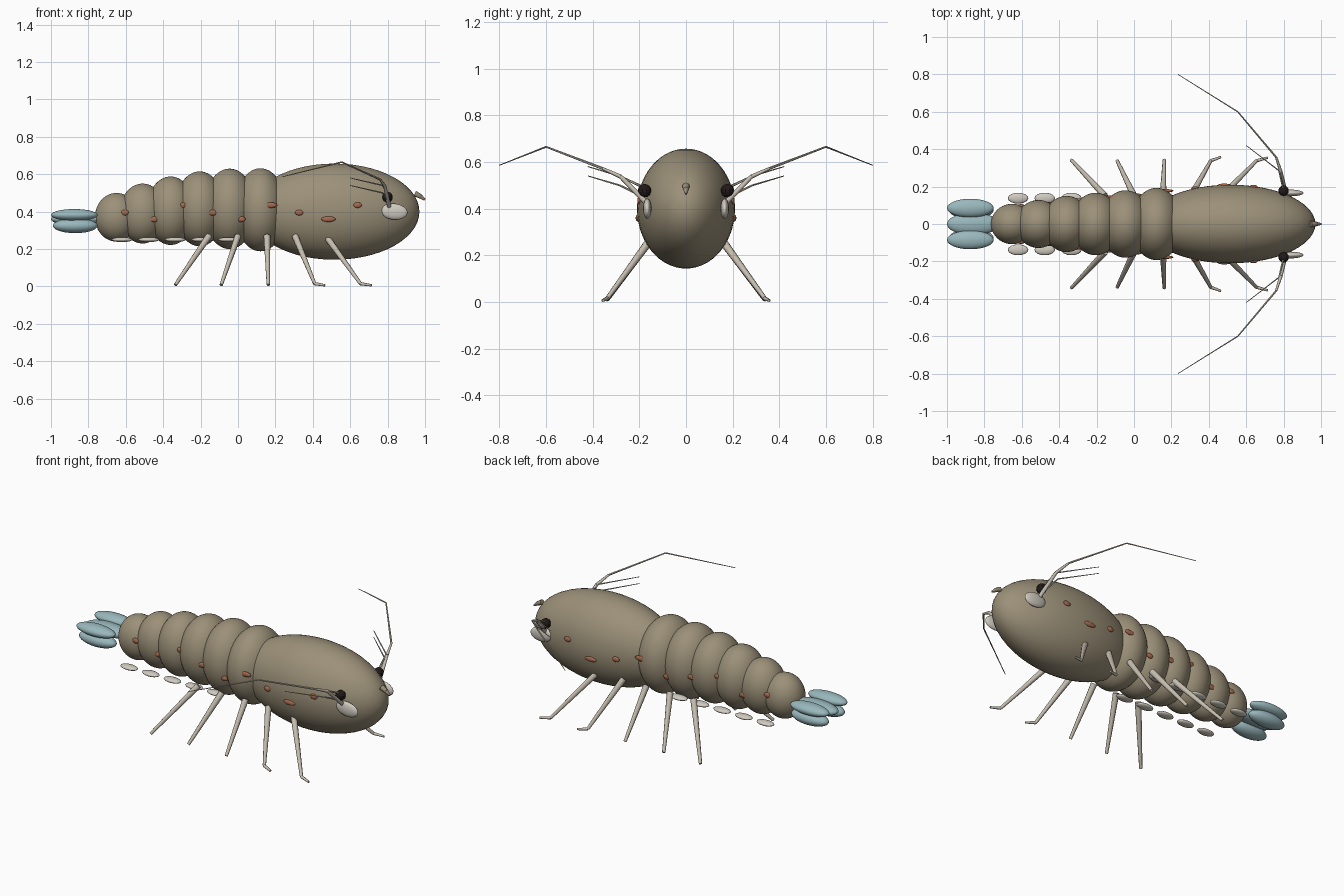
import bpy, bmesh, math
from mathutils import Vector, Matrix

if "Cube" in bpy.data.objects:
    bpy.data.objects.remove(bpy.data.objects["Cube"])


def material(name, rgb):
    m = bpy.data.materials.new(name)
    m.diffuse_color = (*rgb, 1)
    m.use_nodes = True
    m.node_tree.nodes["Principled BSDF"].inputs["Base Color"].default_value = m.diffuse_color
    return m


SHELL = material("olive_shell", (0.33, 0.28, 0.19))
TAIL = material("pale_blue_tail", (0.32, 0.48, 0.51))
PALE = material("pale_plate", (0.64, 0.60, 0.53))
LEG = material("leg_beige", (0.56, 0.51, 0.43))
SPOT = material("rust_spot", (0.38, 0.145, 0.075))
EYE = material("eye_black", (0.016, 0.01, 0.01))


def finish(name, bm, mat, smooth=True):
    mesh = bpy.data.meshes.new(name)
    bmesh.ops.recalc_face_normals(bm, faces=bm.faces)
    for f in bm.faces:
        f.smooth = smooth
    bm.to_mesh(mesh)
    bm.free()
    mesh.materials.append(mat)
    ob = bpy.data.objects.new(name, mesh)
    bpy.context.collection.objects.link(ob)
    return ob


def ellipsoid(name, loc, radii, mat, seg=24, rings=14, smooth=True, tilt=0.0):
    bm = bmesh.new()
    mtx = (Matrix.Translation(loc) @ Matrix.Rotation(tilt, 4, 'Y')
           @ Matrix.Diagonal((*radii, 1)))
    bmesh.ops.create_uvsphere(bm, u_segments=seg, v_segments=rings, radius=1, matrix=mtx)
    return finish(name, bm, mat, smooth)


def limb(name, points, radii, mat, sides=8):
    """Tapered round segments joined end to end."""
    bm = bmesh.new()
    pts = [Vector(p) for p in points]
    for a, b, ra, rb in zip(pts, pts[1:], radii, radii[1:]):
        d = b - a
        mtx = Matrix.Translation((a + b) / 2) @ d.to_track_quat('Z', 'Y').to_matrix().to_4x4()
        bmesh.ops.create_cone(bm, cap_ends=True, segments=sides, radius1=ra, radius2=rb,
                              depth=d.length, matrix=mtx)
    ob = finish(name, bm, mat)
    ob.data.set_sharp_from_angle(angle=math.radians(50))
    return ob


# Carapace and six abdomen segments: (centre x, centre z, rx, ry, rz)
body = [(0.515, 0.40, 0.455, 0.21, 0.257),
        (0.12, 0.41, 0.14, 0.193, 0.222),
        (-0.045, 0.415, 0.14, 0.18, 0.215),
        (-0.205, 0.415, 0.135, 0.167, 0.20),
        (-0.36, 0.405, 0.13, 0.15, 0.183),
        (-0.51, 0.39, 0.125, 0.128, 0.16),
        (-0.65, 0.37, 0.115, 0.108, 0.13)]
for i, (x, z, rx, ry, rz) in enumerate(body):
    name = "carapace" if i == 0 else f"abdomen_segment_{i}"
    ellipsoid(name, (x, 0, z), (rx, ry, rz), SHELL, 48, 28)


def side_y(x, z):
    """Half width of the shell at a side point."""
    best = 0
    for cx, cz, rx, ry, rz in body:
        k = 1 - ((x - cx) / rx) ** 2 - ((z - cz) / rz) ** 2
        if k > 0:
            best = max(best, ry * math.sqrt(k))
    return best


# Rostrum at the front of the carapace
limb("rostrum", [(0.945, 0, 0.497), (0.975, 0, 0.482), (1.0, 0, 0.463)],
     [0.016, 0.012, 0.005], SHELL)

# Central tail plate
ellipsoid("telson", (-0.86, 0, 0.36), (0.14, 0.06, 0.035), TAIL)

# Hip, foot and optional toe positions for each leg
legs = [[(0.47, 0.15, 0.27), (0.655, 0.338, 0.015), (0.715, 0.355, 0.006)],
        [(0.305, 0.15, 0.27), (0.41, 0.338, 0.015), (0.465, 0.358, 0.006)],
        [(0.155, 0.15, 0.27), (0.162, 0.342, 0.008)],
        [(0.0, 0.15, 0.27), (-0.09, 0.338, 0.008)],
        [(-0.155, 0.15, 0.27), (-0.335, 0.342, 0.008)]]

for side, s in (("left", 1), ("right", -1)):
    def mir(pts):
        return [(x, y * s, z) for x, y, z in pts]

    # Tail fan lobes, upper and lower
    ellipsoid(f"upper_tail_lobe_{side}", (-0.875, 0.085 * s, 0.382), (0.125, 0.05, 0.032), TAIL)
    ellipsoid(f"lower_tail_lobe_{side}", (-0.87, 0.075 * s, 0.325), (0.12, 0.05, 0.04), TAIL)

    # Eyes and the pale scales below them
    ellipsoid(f"eye_{side}", (0.80, 0.178 * s, 0.477), (0.029, 0.029, 0.029), EYE, 10, 7, False)
    ellipsoid(f"antenna_scale_{side}", (0.835, 0.166 * s, 0.40), (0.072, 0.018, 0.043), PALE,
              tilt=0.1)

    # Long antenna and two short feelers
    limb(f"antenna_base_{side}", mir([(0.81, 0.165, 0.42), (0.785, 0.28, 0.537),
                                      (0.76, 0.357, 0.572)]), [0.012, 0.009, 0.006], LEG)
    limb(f"antenna_whip_{side}", mir([(0.76, 0.357, 0.572), (0.555, 0.60, 0.665),
                                      (0.235, 0.80, 0.586)]), [0.006, 0.004, 0.002], LEG, 6)
    for part, mid_z, tip_z in (("upper", 0.53, 0.58), ("lower", 0.49, 0.54)):
        limb(f"{part}_feeler_{side}", mir([(0.80, 0.18, mid_z - 0.04), (0.775, 0.285, mid_z + 0.01),
                                           (0.60, 0.42, tip_z)]), [0.006, 0.004, 0.002], LEG, 6)

    # Walking legs
    for i, pts in enumerate(legs):
        limb(f"leg_{i + 1}_{side}", mir(pts), [0.018, 0.009, 0.006], LEG)

    # Swimming paddles under the abdomen
    for i in range(5):
        ellipsoid(f"paddle_{i + 1}_{side}", (-0.05 - 0.1425 * i, 0.138 * s, 0.25),
                  (0.055, 0.029, 0.013), PALE, 16, 10)

    # Rust spots along the flank, in three repeating heights
    for i in range(9):
        x = -0.605 + 0.1555 * i
        z = (0.395, 0.36, 0.435)[i % 3]
        ellipsoid(f"spot_{i + 1}_{side}", (x, side_y(x, z) * s, z),
                  (0.038 if i % 2 else 0.023, 0.009, 0.015), SPOT, 16, 10)
